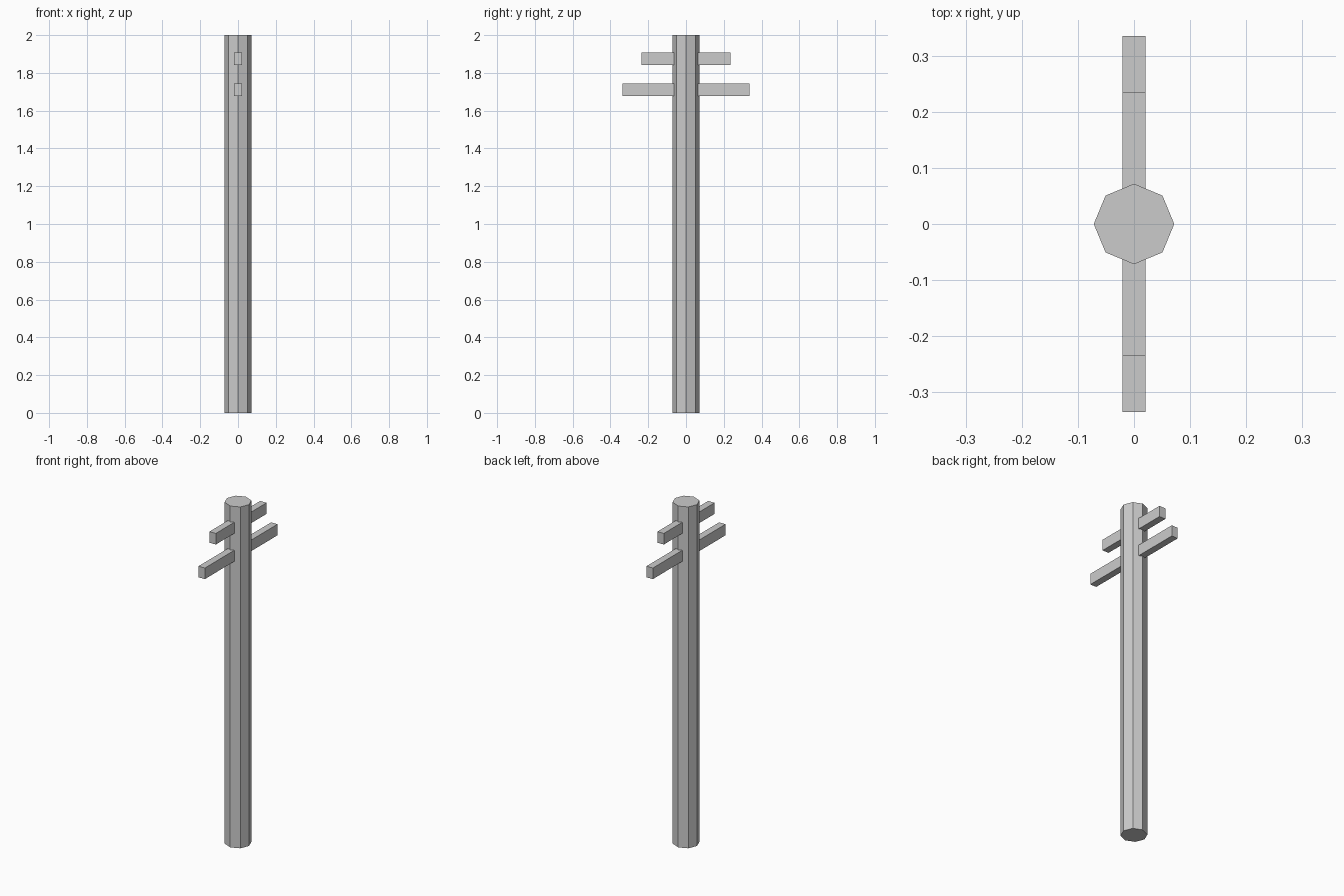
import bpy
import math

if "Cube" in bpy.data.objects:
    bpy.data.objects.remove(bpy.data.objects["Cube"])


def beam(name, length, z_low, z_high, width=0.041):
    """Rectangular beam running along y, passing through the pole."""
    bpy.ops.mesh.primitive_cube_add(size=1, location=(0, 0, (z_low + z_high) / 2))
    obj = bpy.context.object
    obj.name = name
    obj.scale = (width, length, z_high - z_low)
    bpy.ops.object.transform_apply(location=False, rotation=False, scale=True)
    return obj


# Eight-sided pole with corners on the x and y axes
bpy.ops.mesh.primitive_cylinder_add(vertices=8, radius=0.072, depth=2, location=(0, 0, 1))
bpy.context.object.name = "pole"

# Two crossarms, the lower one longer
beam("upper_crossarm", 0.47, 1.842, 1.907)
beam("lower_crossarm", 0.673, 1.678, 1.743)
